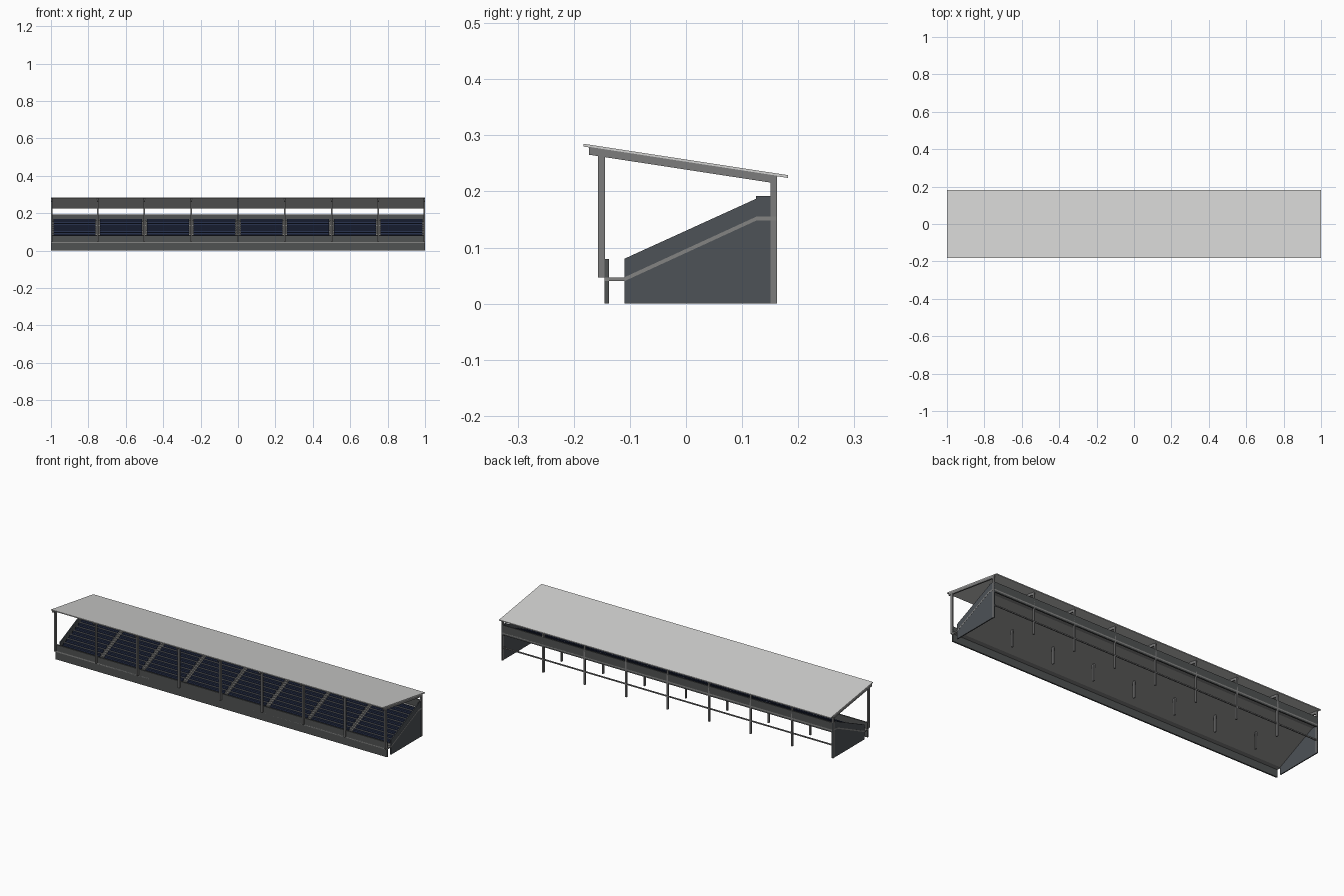
import bpy
import bmesh

cube = bpy.data.objects.get("Cube")
if cube:
    bpy.data.objects.remove(cube, do_unlink=True)


def material(name, r, g, b):
    m = bpy.data.materials.new(name)
    m.use_nodes = True
    m.diffuse_color = (r, g, b, 1)
    m.node_tree.nodes["Principled BSDF"].inputs["Base Color"].default_value = (r, g, b, 1)
    return m


concrete = material("pale concrete", 0.23, 0.23, 0.225)
cladding = material("dark grey cladding", 0.08, 0.085, 0.085)
slate = material("slate side wall", 0.075, 0.084, 0.095)
steel = material("grey steel", 0.2, 0.2, 0.2)
roofing = material("light roof sheet", 0.64, 0.64, 0.63)
navy = material("navy seat", 0.022, 0.032, 0.075)


def build(name, mat, solids):
    """Each solid is (side profile of y,z points, x start, x end)."""
    bm = bmesh.new()
    for profile, x0, x1 in solids:
        base = bm.faces.new([bm.verts.new((x0, y, z)) for y, z in profile])
        ext = bmesh.ops.extrude_face_region(bm, geom=[base], use_keep_orig=True)
        moved = [v for v in ext["geom"] if isinstance(v, bmesh.types.BMVert)]
        bmesh.ops.translate(bm, verts=moved, vec=(x1 - x0, 0, 0))
    bmesh.ops.recalc_face_normals(bm, faces=bm.faces)
    mesh = bpy.data.meshes.new(name)
    bm.to_mesh(mesh)
    bm.free()
    mesh.materials.append(mat)
    obj = bpy.data.objects.new(name, mesh)
    bpy.context.collection.objects.link(obj)
    return obj


def rect(y0, y1, z0, z1):
    return [(y0, z0), (y1, z0), (y1, z1), (y0, z1)]


# Shared layout
FRONT, TOP_ROW, BACK = -0.11, 0.125, 0.162
ROWS = 9
DEPTH = (TOP_ROW - FRONT) / ROWS
BAY = 0.25
POST = 0.004
grid = [-1 + BAY * i for i in range(9)]
centres = [max(-1 + POST, min(1 - POST, x)) for x in grid]


def slope(y):
    return 0.047 + (y - FRONT) * 0.108 / (TOP_ROW - FRONT)


def roof_z(y):
    return 0.285 - (y + 0.183) * 0.056 / 0.365


# Sloping deck with walkway in front and landing behind
upper = [(-0.145, 0.047), (FRONT, 0.047), (TOP_ROW, 0.155), (BACK, 0.155)]
lower = [(y, z - 0.007) for y, z in reversed(upper)]
build("deck", concrete, [(upper + lower, -1, 1)])

# Terrace steps
steps = []
for i in range(ROWS):
    y = FRONT + DEPTH * i
    steps.append(([(y, slope(y)), (y + DEPTH, slope(y + DEPTH)), (y, slope(y + DEPTH))],
                  -0.994, 0.994))
build("terrace_steps", concrete, steps)

# Aisle stairs with half-height steps
stairs = []
for x in grid[1:-1]:
    for i in range(ROWS * 2):
        y = FRONT + DEPTH / 2 * i
        stairs.append((rect(y, y + DEPTH / 2, slope(y), slope(y) + 0.013), x - 0.011, x + 0.011))
build("aisle_stairs", concrete, stairs)

# Bench seats, one pan and one backrest per row and bay
pans, backs = [], []
for x in grid[:-1]:
    x0, x1 = x + 0.013, x + BAY - 0.013
    for i in range(ROWS):
        y = FRONT + DEPTH * i
        z = slope(y + DEPTH)
        pans.append((rect(y + 0.005, y + 0.018, z, z + 0.005), x0, x1))
        backs.append((rect(y + 0.017, y + 0.021, z, z + 0.013), x0, x1))
build("seat_pans", navy, pans)
build("seat_backs", navy, backs)

# Side walls
wall = [(FRONT, 0), (BACK, 0), (BACK, 0.192), (TOP_ROW, 0.192), (TOP_ROW, 0.187), (FRONT, 0.08)]
build("side_walls", slate, [(wall, -0.9995, -0.994), (wall, 0.994, 0.9995)])

# Front parapet and rear wall
build("front_wall", cladding, [(rect(-0.145, -0.137, 0, 0.08), -1, 1)])
build("rear_wall", cladding, [(rect(0.155, BACK, 0.14, 0.194), -0.994, 0.994)])

# Rear rail between the posts
build("rear_rail", steel, [(rect(0.154, 0.16, 0.067, 0.073), -0.994, 0.994)])

# Columns
build("front_posts", steel,
      [(rect(-0.157, -0.144, 0.047, 0.264), x - POST, x + POST) for x in centres])
build("rear_posts", steel,
      [(rect(0.151, BACK, 0, 0.228), x - POST, x + POST) for x in centres])
build("deck_props", steel,
      [(rect(-0.005, 0.005, 0, 0.093), x - POST, x + POST) for x in centres[1:-1]])

# Rafters under the roof
y0, y1 = -0.173, 0.16
rafter = [(y0, roof_z(y0) - 0.018), (y1, roof_z(y1) - 0.018),
          (y1, roof_z(y1) - 0.004), (y0, roof_z(y0) - 0.004)]
build("rafters", steel, [(rafter, x - POST, x + POST) for x in centres])

# Roof sheet
y0, y1 = -0.183, 0.182
sheet = [(y0, roof_z(y0) - 0.005), (y1, roof_z(y1) - 0.005), (y1, roof_z(y1)), (y0, roof_z(y0))]
build("roof", roofing, [(sheet, -1, 1)])
